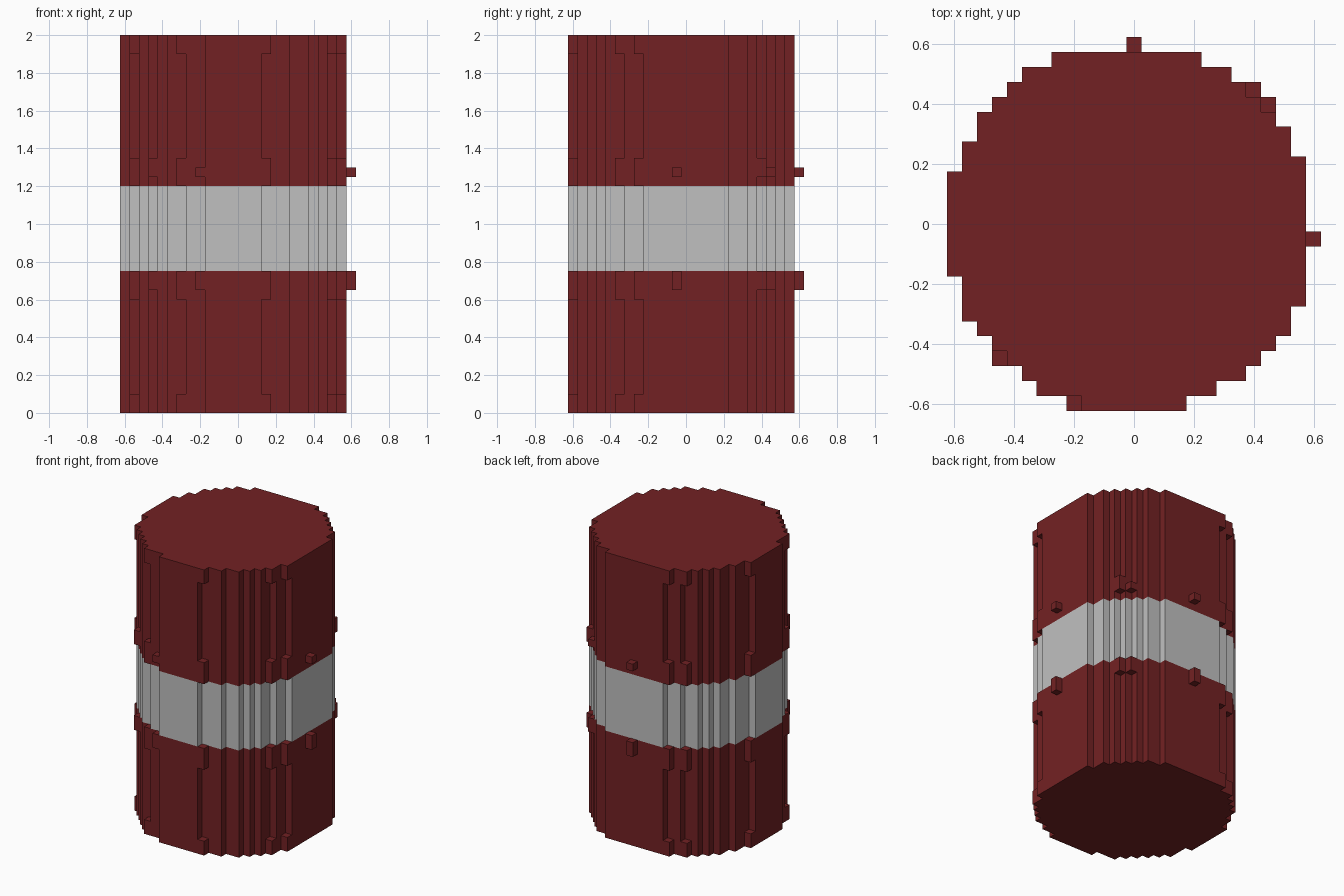
import bpy, bmesh

if "Cube" in bpy.data.objects:
    bpy.data.objects.remove(bpy.data.objects["Cube"], do_unlink=True)

STEP, ORIGIN = 0.05, -0.625


def grid(i):
    return ORIGIN + STEP * i


def material(name, colour):
    mat = bpy.data.materials.new(name)
    mat.use_nodes = True
    mat.diffuse_color = (*colour, 1)
    mat.node_tree.nodes["Principled BSDF"].inputs["Base Color"].default_value = (*colour, 1)
    return mat


red = material("dark red", (0.171, 0.0155, 0.017))
white = material("light grey", (0.527, 0.527, 0.527))


def make_object(name, bm, mat):
    bmesh.ops.recalc_face_normals(bm, faces=bm.faces)
    mesh = bpy.data.meshes.new(name)
    bm.to_mesh(mesh)
    bm.free()
    mesh.materials.append(mat)
    obj = bpy.data.objects.new(name, mesh)
    bpy.context.collection.objects.link(obj)
    return obj


# Stepped round cross-section: left and right grid edge of each row, front to back
ROWS = [(9, 15), (7, 18), (5, 20), (4, 21), (3, 22), (2, 22), (2, 23), (1, 23), (1, 24)]
ROWS += [(0, 24)] * 6
ROWS += [(1, 24), (1, 24), (1, 23), (2, 23), (2, 22), (3, 21), (4, 20), (6, 19), (8, 17)]


def outline():
    right = [(r, j + k) for j, (l, r) in enumerate(ROWS) for k in (0, 1)]
    left = [(l, j + k) for j, (l, r) in enumerate(ROWS) for k in (0, 1)]
    points = right + left[::-1]
    # Drop points lying on straight runs
    keep = []
    for n, (x, y) in enumerate(points):
        (px, py), (qx, qy) = points[n - 1], points[(n + 1) % len(points)]
        if not (px == x == qx or py == y == qy):
            keep.append((x, y))
    return keep


def drum(name, z0, z1, mat):
    bm = bmesh.new()
    face = bm.faces.new([bm.verts.new((grid(x), grid(y), z0)) for x, y in outline()])
    top = bmesh.ops.extrude_face_region(bm, geom=[face], use_keep_orig=True)["geom"]
    bmesh.ops.translate(bm, vec=(0, 0, z1 - z0),
                        verts=[v for v in top if isinstance(v, bmesh.types.BMVert)])
    make_object(name, bm, mat)


def blocks(name, cells, spans, mat):
    bm = bmesh.new()
    for i, j in cells:
        for z0, z1 in spans:
            cube = bmesh.ops.create_cube(bm, size=1)["verts"]
            bmesh.ops.scale(bm, vec=(STEP, STEP, z1 - z0), verts=cube)
            bmesh.ops.translate(bm, vec=(grid(i + 0.5), grid(j + 0.5), (z0 + z1) / 2), verts=cube)
    make_object(name, bm, mat)


# Three stacked sections of the drum
drum("lower_body", 0, 0.75, red)
drum("middle_band", 0.75, 1.2, white)
drum("upper_body", 1.2, 2, red)

# Rim blocks filling the steps at the ends of each red section, mirrored over the diagonal
rim = [(15, 0), (6, 1), (5, 22), (7, 23)]
rim += [(j, i) for i, j in rim]
blocks("rim_blocks", rim, [(0, 0.1), (0.6, 0.75), (1.2, 1.35), (1.9, 2)], red)

# Small studs above and below the band
blocks("side_studs", [(24, 11), (12, 24), (8, 0), (20, 21)], [(0.65, 0.75), (1.25, 1.3)], red)
blocks("corner_studs", [(3, 3), (21, 20)], [(0.65, 0.75), (1.25, 1.35)], red)
